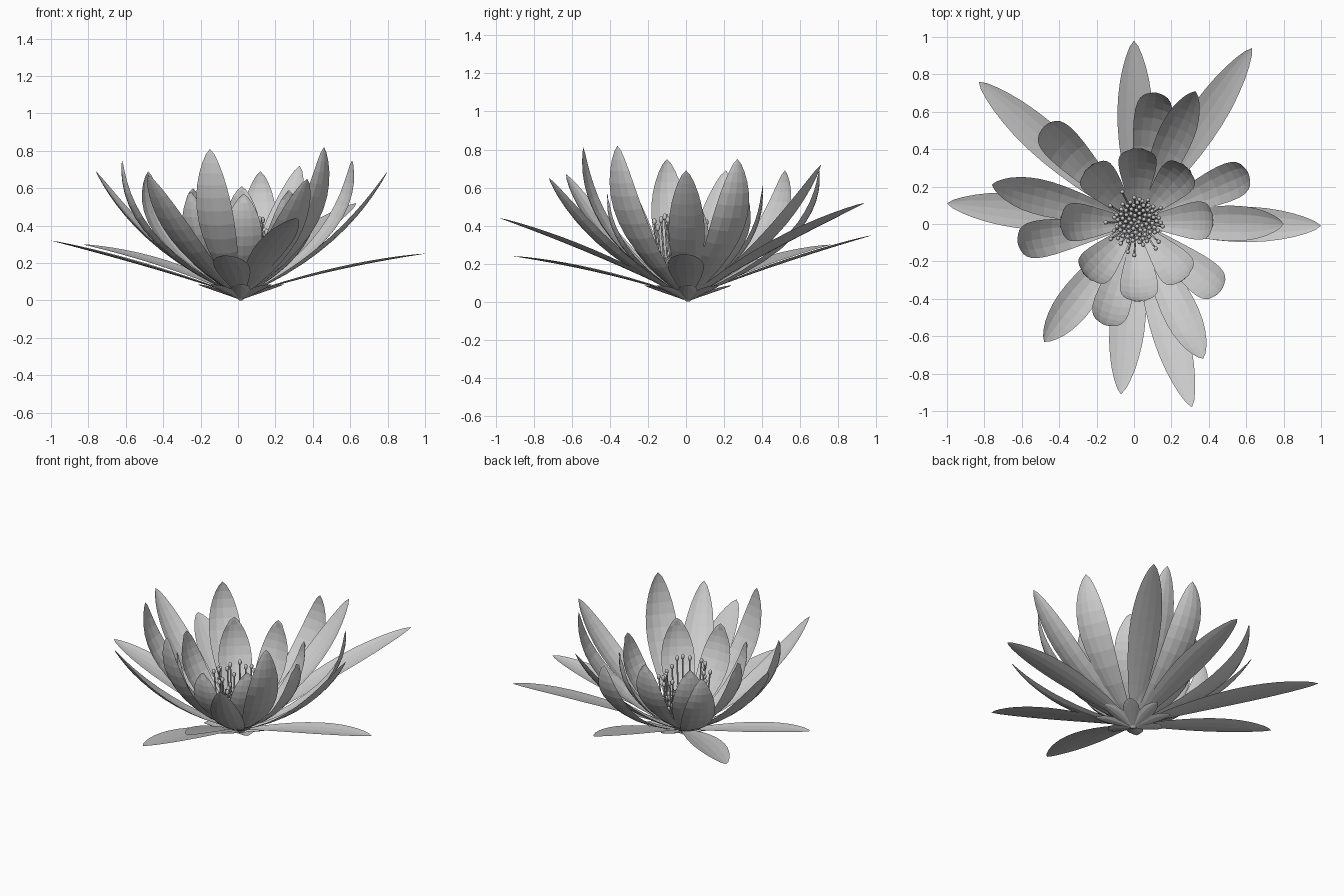
import bpy, bmesh, math, random
from mathutils import Vector

if "Cube" in bpy.data.objects:
    bpy.data.objects.remove(bpy.data.objects["Cube"])

random.seed(4)
CX, CY = 0.015, 0.01          # flower axis


def to_object(name, bm):
    mesh = bpy.data.meshes.new(name)
    bm.to_mesh(mesh)
    bm.free()
    obj = bpy.data.objects.new(name, mesh)
    bpy.context.collection.objects.link(obj)
    return obj


def petal(name, tip, width, bend, cup, base_z=0.03, nu=4, nt=12):
    """Cupped leaf blade along a curve from the axis to the tip.
    bend = middle control point as fractions of tip radius and tip height."""
    dx, dy = tip[0] - CX, tip[1] - CY
    R = math.hypot(dx, dy)
    out = Vector((dx / R, dy / R, 0))
    side = Vector((-out.y, out.x, 0))
    up = Vector((0, 0, 1))
    p0 = Vector((CX, CY, base_z)) + out * 0.02
    p1 = Vector((CX, CY, 0)) + out * R * bend[0] + up * tip[2] * bend[1]
    p2 = Vector(tip)
    bm = bmesh.new()
    rows = []
    for i in range(nt):
        t = 1 - (1 - i / nt) ** 1.4
        mid = p0 * (1 - t) ** 2 + p1 * 2 * t * (1 - t) + p2 * t * t
        tan = ((p1 - p0) * (1 - t) + (p2 - p1) * t).normalized()
        nrm = tan.cross(side)
        if nrm.z < 0:
            nrm.negate()
        w = width / 2 * math.sin(math.pi * (0.06 + 0.94 * t) ** 1.35) ** 0.68
        row = []
        for j in range(nu + 1):
            u = 2 * j / nu - 1
            row.append(bm.verts.new(mid + side * w * u + nrm * cup * w * (u * u - 0.3)))
        rows.append(row)
    end = bm.verts.new(p2)
    for a, b in zip(rows, rows[1:]):
        for j in range(nu):
            bm.faces.new((a[j], a[j + 1], b[j + 1], b[j]))
    for j in range(nu):
        bm.faces.new((rows[-1][j], rows[-1][j + 1], end))
    return to_object(name, bm)


# Petal rings: (tips, width, bend, cup)
rings = {
    "inner_petal": ([(0.02, 0.40, 0.61), (0.28, 0.30, 0.58), (0.42, 0.02, 0.57),
                     (0.27, -0.29, 0.59), (0.03, -0.41, 0.57), (-0.25, -0.28, 0.58),
                     (-0.39, 0.01, 0.58), (-0.24, 0.30, 0.60)], 0.205, (1.06, 0.45), 0.22),
    "middle_petal": ([(0.61, 0.27, 0.75), (0.12, 0.70, 0.69), (-0.48, 0.52, 0.69),
                      (-0.62, -0.10, 0.75), (-0.15, -0.54, 0.81), (0.46, -0.36, 0.82)],
                     0.2, (1.03, 0.42), 0.22),
    "upper_outer_petal": ([(0.80, 0.0, 0.69), (0.33, 0.71, 0.72), (-0.76, 0.21, 0.69),
                           (-0.48, -0.63, 0.67), (0.37, -0.72, 0.65)],
                          0.19, (0.68, 0.37), 0.25),
    "outer_petal": ([(0.0, 0.98, 0.35), (0.63, 0.94, 0.52), (-0.83, 0.76, 0.30),
                     (-1.0, 0.11, 0.32), (1.0, -0.01, 0.25), (0.31, -0.98, 0.44),
                     (-0.07, -0.91, 0.24)], 0.19, (0.5, 0.62), 0.15),
}
for name, (tips, width, bend, cup) in rings.items():
    for k, tip in enumerate(tips):
        # the lowest petals arch over slightly
        b = (bend[0], 0.74) if tip[2] < 0.31 else bend
        petal(f"{name}_{k + 1}", tip, width, b, cup)

# Small sepals under the flower
for k in range(8):
    a = math.tau * k / 8
    petal(f"sepal_{k + 1}", (CX + 0.23 * math.cos(a), CY + 0.23 * math.sin(a), 0.085),
          0.1, (0.5, 0.6), 0.3, base_z=0.01, nt=7)

# Pointed base holding the petals
bpy.ops.mesh.primitive_cone_add(vertices=12, radius1=0.008, radius2=0.05, depth=0.04,
                                location=(CX, CY, 0.02))
bpy.context.object.name = "flower_base"


def tube(bm, a, b, r, n=5):
    axis = (b - a).normalized()
    s = axis.orthogonal().normalized()
    q = axis.cross(s)
    ends = [[bm.verts.new(p + (s * math.cos(math.tau * i / n) + q * math.sin(math.tau * i / n)) * r)
             for i in range(n)] for p in (a, b)]
    for i in range(n):
        j = (i + 1) % n
        bm.faces.new((ends[0][i], ends[0][j], ends[1][j], ends[1][i]))


# Stamens: thin filaments with bead tips, short in the middle and tall at the rim
bm = bmesh.new()
count = 90
for k in range(count):
    f = math.sqrt((k + 0.5) / count)
    a = k * 2.39996
    r = 0.135 * f
    h = random.uniform(0.2, 0.3)
    if k > count - 24:
        r = random.uniform(0.12, 0.18)
        h = random.uniform(0.36, 0.46)
    d = Vector((math.cos(a), math.sin(a), 0))
    c = Vector((CX, CY, 0))
    foot = c + d * 0.06 * f + Vector((0, 0, 0.04))
    knee = c + d * r * 0.9 + Vector((0, 0, h * 0.55))
    head = c + d * r + Vector((0, 0, h))
    tube(bm, foot, knee, 0.005)
    tube(bm, knee, head, 0.005)
    bead = bmesh.ops.create_uvsphere(bm, u_segments=8, v_segments=6, radius=0.012)["verts"]
    for v in bead:
        v.co.z *= 1.5
        v.co += head - Vector((0, 0, 0.012))
stamens = to_object("stamens", bm)
for p in stamens.data.polygons:
    p.use_smooth = True
